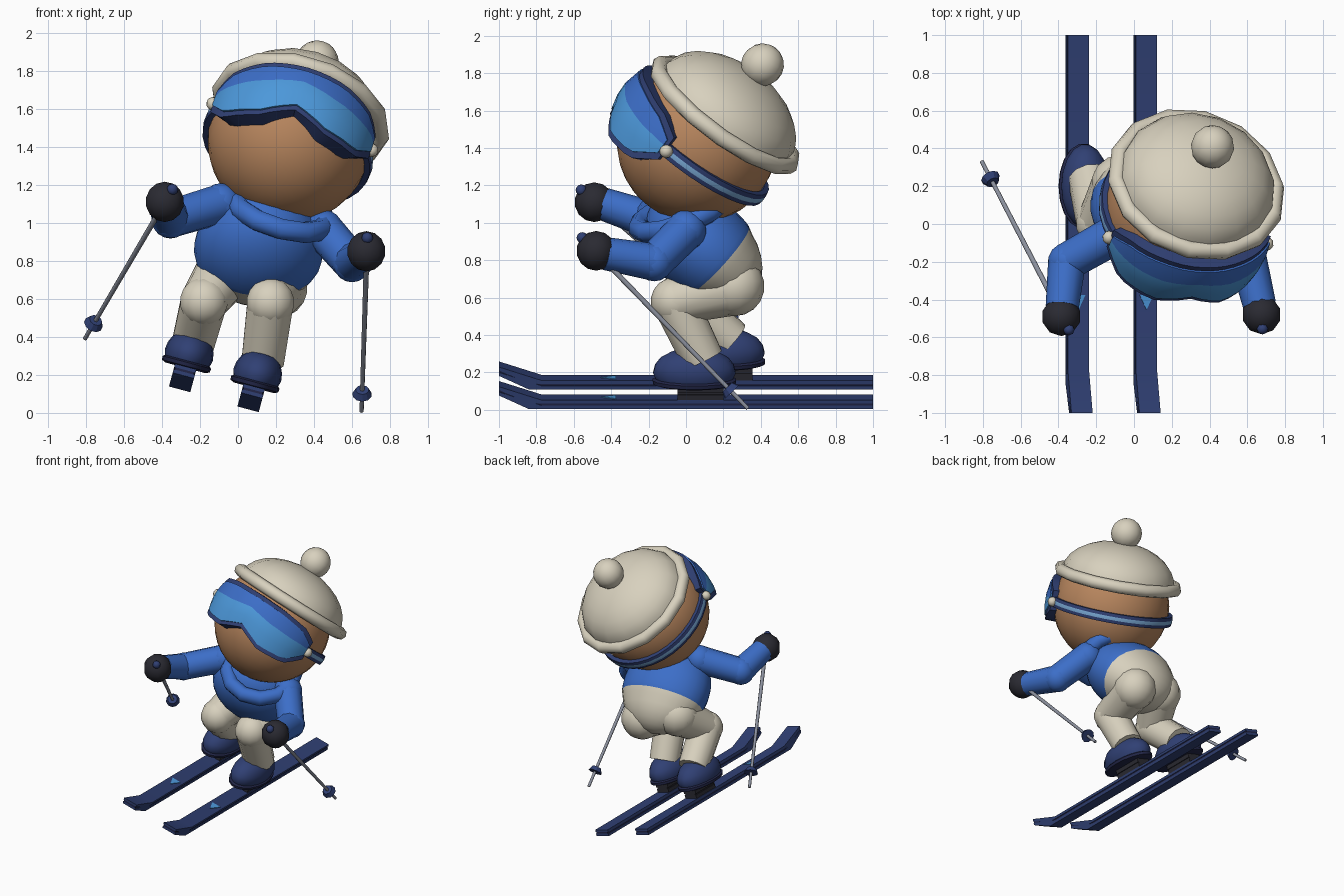
import bpy, bmesh, math
from mathutils import Matrix, Vector

if "Cube" in bpy.data.objects:
    bpy.data.objects.remove(bpy.data.objects["Cube"])

V = Vector


def material(name, r, g, b):
    m = bpy.data.materials.new(name)
    m.diffuse_color = [((c / 255 + 0.055) / 1.055) ** 2.4 for c in (r, g, b)] + [1]
    m.use_nodes = True
    m.node_tree.nodes["Principled BSDF"].inputs["Base Color"].default_value = m.diffuse_color
    return m


SKIN = material("skin", 184, 134, 94)
CREAM = material("cream", 216, 209, 190)
BLUE = material("jacket_blue", 60, 110, 200)
NAVY = material("navy", 48, 64, 116)
DARK = material("dark_navy", 34, 38, 72)
BLACK = material("near_black", 42, 42, 50)
GREY = material("pole_grey", 140, 145, 158)
SKY = material("lens_blue", 76, 152, 218)
PALE = material("pale_blue", 122, 170, 214)


def finish(name, bm, mats, matrix=Matrix(), angle=50):
    bmesh.ops.recalc_face_normals(bm, faces=bm.faces)
    me = bpy.data.meshes.new(name)
    bm.to_mesh(me)
    bm.free()
    ob = bpy.data.objects.new(name, me)
    bpy.context.collection.objects.link(ob)
    for m in mats:
        me.materials.append(m)
    ob.matrix_world = matrix
    bpy.ops.object.select_all(action='DESELECT')
    ob.select_set(True)
    bpy.context.view_layer.objects.active = ob
    bpy.ops.object.shade_smooth_by_angle(angle=math.radians(angle))
    return ob


def ball(name, mat, center, radii, seg=16, rings=10, matrix=Matrix()):
    bm = bmesh.new()
    bmesh.ops.create_uvsphere(bm, u_segments=seg, v_segments=rings, radius=1,
                              matrix=Matrix.Translation(center) @ Matrix.Diagonal((*radii, 1)))
    return finish(name, bm, [mat], matrix)


def add_cone(bm, a, b, ra, rb, seg=12):
    d = b - a
    rot = d.to_track_quat('Z', 'Y').to_matrix().to_4x4()
    bmesh.ops.create_cone(bm, cap_ends=True, segments=seg, radius1=ra, radius2=rb, depth=d.length,
                          matrix=Matrix.Translation((a + b) / 2) @ rot)


def limb(name, mat, pts, radii, joints):
    """Tapered segments with round joints."""
    bm = bmesh.new()
    pts = [V(p) for p in pts]
    for i in range(len(pts) - 1):
        add_cone(bm, pts[i], pts[i + 1], radii[i], radii[i + 1])
    for i in joints:
        bmesh.ops.create_uvsphere(bm, u_segments=14, v_segments=9, radius=radii[i] * 1.03,
                                  matrix=Matrix.Translation(pts[i]))
    return finish(name, bm, [mat])


def lathe(name, mats, profile, matrix, seg=14, closed=False, mat_of=lambda i: 0, sy=1):
    """Spin (radius, height) points round the local z axis."""
    bm = bmesh.new()
    rings = [[bm.verts.new((r * math.cos(2 * math.pi * k / seg), sy * r * math.sin(2 * math.pi * k / seg), z))
              for k in range(seg)] for r, z in profile]
    n = len(rings)
    for i in range(n if closed else n - 1):
        a, b = rings[i], rings[(i + 1) % n]
        for k in range(seg):
            f = bm.faces.new((a[k], a[(k + 1) % seg], b[(k + 1) % seg], b[k]))
            f.material_index = mat_of(i)
    if not closed:
        bm.faces.new(rings[0])
        bm.faces.new(rings[-1])
    return finish(name, bm, mats, matrix)


def ring(name, mat, major, minor, matrix, seg=14):
    prof = [(major + minor * math.cos(t * math.pi / 4), minor * math.sin(t * math.pi / 4)) for t in range(8)]
    return lathe(name, [mat], prof, matrix, seg, closed=True)


def frame(up, side, origin):
    up = V(up).normalized()
    side = V(side)
    side = (side - up * side.dot(up)).normalized()
    return Matrix.Translation(origin) @ Matrix((side, up.cross(side), up)).transposed().to_4x4()


# ---- head and hat: local x = side, -y = face, z = crown
HEAD = frame((0.25, 0.58, 0.775), (0.963, -0.03, -0.27), (0.27, 0.06, 1.43))
ball("head", SKIN, (0, 0, 0), (0.43, 0.43, 0.43), 28, 18, HEAD)
HAT = HEAD @ Matrix.Translation((0.01, 0.03, 0.215))
lathe("hat_dome", [CREAM], [(0.425 * math.cos(t), 0.275 * math.sin(t)) for t in
                            [i * math.pi / 14 for i in range(7)] + [1.55]], HAT, 16)
ring("hat_brim", CREAM, 0.438, 0.047, HAT, 14)
ball("hat_pompom", CREAM, (0, 0, 0.345), (0.115,) * 3, 14, 9, HAT)

# ---- goggles
AMAX = math.radians(68)


def curve(t, pts):
    t = abs(t)
    for (a, va), (b, vb) in zip(pts, pts[1:]):
        if t <= b:
            return va + (vb - va) * (t - a) / (b - a)
    return pts[-1][1]


def visor(name, mats, r_in, r_out, inset, bulge, split_mat):
    n, fracs = 18, (0, 0.3, 0.62, 1)
    bm = bmesh.new()
    cols = []
    for i in range(n + 1):
        t = -1 + 2 * i / n
        a = t * (AMAX - inset * 1.5)
        lo = curve(t, [(0, -0.13), (0.35, -0.205), (0.75, -0.19), (1, -0.09)]) + inset
        hi = curve(t, [(0, 0.155), (0.4, 0.15), (0.8, 0.12), (1, 0.06)]) - inset
        col = []
        for r, f in [(r_in, 0)] + [(r_out, f) for f in fracs] + [(r_in, 1)]:
            rr = r + bulge * math.sin(math.pi * f) * (1 - t * t) ** 0.5
            col.append(bm.verts.new((rr * math.sin(a), -rr * math.cos(a), lo + (hi - lo) * f)))
        cols.append(col)
    for c, d in zip(cols, cols[1:]):
        for j in range(6):
            k = (j + 1) % 6
            f = bm.faces.new((c[j], d[j], d[k], c[k]))
            f.material_index = split_mat if j in (3, 4) else 0
    bm.faces.new(cols[0])
    bm.faces.new(cols[-1])
    finish(name, bm, mats, HEAD, 40)


visor("goggle_frame", [NAVY], 0.38, 0.468, 0, 0, 0)
visor("goggle_lens", [SKY, BLUE], 0.42, 0.478, 0.03, 0.022, 1)
STRAP = HEAD @ Matrix.Translation((0, 0.008, -0.025))
lathe("goggle_strap", [NAVY, PALE],
      [(0.425, -0.037), (0.455, -0.037), (0.46, -0.013), (0.46, 0.013), (0.455, 0.037), (0.425, 0.037)],
      STRAP, 32, closed=True, mat_of=lambda i: 1 if i == 2 else 0)
for s, side in ((-1, "left"), (1, "right")):
    ball(side + "_strap_button", CREAM, (s * 0.435, -0.165, -0.025), (0.036,) * 3, 10, 6, HEAD)

# ---- torso: one leaning egg, jacket above the hem and trousers below it
TORSO = frame((0.12, -0.73, 0.67), (1, 0, 0), (0.11, 0.095, 0.865))
bm = bmesh.new()
bmesh.ops.create_uvsphere(bm, u_segments=24, v_segments=16, radius=1,
                          matrix=Matrix.Diagonal((0.335, 0.25, 0.36, 1)))
bmesh.ops.bisect_plane(bm, geom=bm.verts[:] + bm.edges[:] + bm.faces[:],
                       plane_co=(0, 0, -0.1), plane_no=(0, 0, 1))
for v in bm.verts:                      # jacket is slightly fuller than the trousers
    if v.co.z > -0.101:
        v.co.x *= 1.02
        v.co.y *= 1.04
for f in bm.faces:
    f.material_index = 1 if f.calc_center_median().z < -0.1 else 0
finish("torso", bm, [BLUE, CREAM], TORSO)
ring("jacket_collar", BLUE, 0.25, 0.058, frame((0.27, -0.36, 0.9), (1, 0, 0), (0.225, -0.02, 1.06)), 12)

# ---- arms, gloves and poles
ARMS = {
    "left": dict(arm=[(-0.09, -0.05, 1.1), (-0.355, -0.2, 1.02), (-0.38, -0.44, 1.1)],
                 hand=(-0.385, -0.49, 1.11), top=(-0.345, -0.56, 1.175), tip=(-0.805, 0.33, 0.39)),
    "right": dict(arm=[(0.45, 0.0, 0.96), (0.6, -0.17, 0.79), (0.665, -0.43, 0.835)],
                  hand=(0.675, -0.48, 0.85), top=(0.68, -0.555, 0.92), tip=(0.65, 0.33, 0.008)),
}
for side, p in ARMS.items():
    limb(side + "_arm", BLUE, p["arm"], (0.105, 0.1, 0.088), (0, 1))
    ball(side + "_glove", BLACK, p["hand"], (0.106,) * 3, 10, 7)
    top, tip = V(p["top"]), V(p["tip"])
    bm = bmesh.new()
    add_cone(bm, top, tip, 0.015, 0.011, 8)
    finish(side + "_pole", bm, [GREY])
    ball(side + "_pole_knob", NAVY, top, (0.03,) * 3, 8, 6)
    d = (tip - top).normalized()
    basket = tip - d * 0.14
    bm = bmesh.new()
    add_cone(bm, basket - d * 0.018, basket + d * 0.018, 0.035, 0.052, 10)
    finish(side + "_pole_basket", bm, [NAVY], angle=30)


# ---- legs, boots and skis: foot frame is rolled, with the ski along local y
def extrude(name, mat, profile, half_width, matrix):
    """Side profile of (y, z) points, given a width along x."""
    bm = bmesh.new()
    l, r = [[bm.verts.new((s * half_width, y, z)) for y, z in profile] for s in (-1, 1)]
    bm.faces.new(l)
    bm.faces.new(r)
    n = len(profile)
    for i in range(n):
        j = (i + 1) % n
        bm.faces.new((l[i], l[j], r[j], r[i]))
    return finish(name, bm, [mat], matrix, 20)


def ski_layer(z0, z1):
    return [(1, z0), (1, z1), (-0.77, z1), (-1, z1 + 0.075), (-1, z0 + 0.075), (-0.84, z0)]


LEGS = {
    "left": dict(ski=(-0.3, 0, 0.15), foot=0.2,
                 leg=[(-0.07, 0.21, 0.74), (-0.18, 0.0, 0.585), (-0.235, 0.24, 0.37)]),
    "right": dict(ski=(0.06, 0, 0.045), foot=0.045,
                  leg=[(0.21, 0.26, 0.66), (0.17, -0.06, 0.58), (0.13, 0.09, 0.27)]),
}
for side, p in LEGS.items():
    limb(side + "_leg", CREAM, p["leg"], (0.155, 0.125, 0.115), (0, 1))
    ROLL = Matrix.Translation(p["ski"]) @ Matrix.Rotation(math.radians(15), 4, 'Y')
    extrude(side + "_ski_top", NAVY, ski_layer(0.004, 0.022), 0.058, ROLL)
    extrude(side + "_ski_edge", DARK, ski_layer(-0.008, 0.004), 0.052, ROLL)
    extrude(side + "_ski_base", NAVY, ski_layer(-0.027, -0.008), 0.058, ROLL)
    # arrow inlay
    bm = bmesh.new()
    lo, hi = [[bm.verts.new((x, y, z)) for x, y in ((-0.038, -0.375), (0.038, -0.375), (0, -0.455))]
              for z in (0.02, 0.026)]
    bm.faces.new(lo)
    bm.faces.new(hi)
    for i in range(3):
        j = (i + 1) % 3
        bm.faces.new((lo[i], lo[j], hi[j], hi[i]))
    finish(side + "_ski_arrow", bm, [SKY], ROLL, 20)
    FOOT = ROLL @ Matrix.Translation((0, p["foot"], 0))
    # stepped binding
    for k, (w, h0, h1) in enumerate(((0.052, 0.02, 0.05), (0.046, 0.05, 0.06), (0.055, 0.06, 0.095))):
        extrude(f"{side}_binding_{k + 1}", BLACK, [(-0.09, h0), (0.155, h0), (0.155, h1), (-0.09, h1)], w, FOOT)
    # sole and rounded boot
    lathe(side + "_boot_sole", [DARK], [(0.11, 0.09), (0.13, 0.1), (0.132, 0.12), (0.12, 0.13)],
          FOOT, 18, sy=1.72)
    lathe(side + "_boot", [NAVY],
          [(0.121, 0.125), (0.13, 0.16), (0.124, 0.2), (0.106, 0.24), (0.075, 0.27), (0.03, 0.285)],
          FOOT, 18, sy=1.72)
